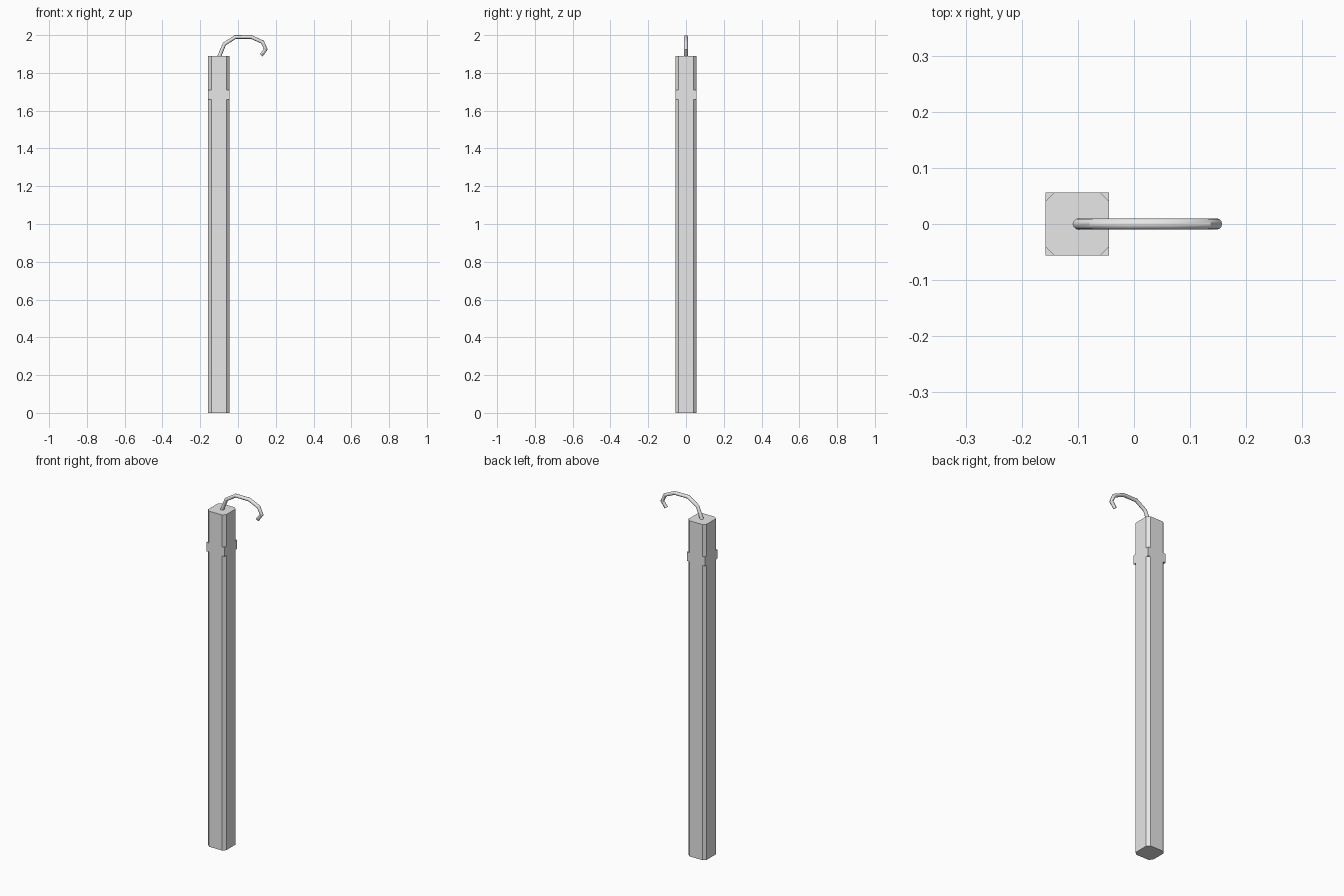
import bpy, bmesh
from mathutils import Matrix

cube = bpy.data.objects.get("Cube")
if cube:
    bpy.data.objects.remove(cube, do_unlink=True)

POST_X, HALF, HEIGHT = -0.101, 0.0565, 1.89
CHAMFER = 0.016
COLLAR_LOW, COLLAR_HIGH = 1.66, 1.71

# Single plain grey
grey = bpy.data.materials.new("light_grey")
grey.use_nodes = True
grey.diffuse_color = (0.8, 0.8, 0.8, 1)
grey.node_tree.nodes["Principled BSDF"].inputs["Base Color"].default_value = (0.8, 0.8, 0.8, 1)


def add_object(name, mesh):
    obj = bpy.data.objects.new(name, mesh)
    bpy.context.collection.objects.link(obj)
    return obj


def mesh_object(name, bm):
    mesh = bpy.data.meshes.new(name)
    bm.to_mesh(mesh)
    bm.free()
    return add_object(name, mesh)


def activate(obj):
    bpy.ops.object.select_all(action="DESELECT")
    obj.select_set(True)
    bpy.context.view_layer.objects.active = obj


# Square post
bm = bmesh.new()
bmesh.ops.create_cube(bm, size=1, matrix=Matrix.Translation((POST_X, 0, HEIGHT / 2))
                      @ Matrix.Diagonal((2 * HALF, 2 * HALF, HEIGHT, 1)))
post = mesh_object("post", bm)
post.data.materials.append(grey)

# Diamond bars trim each corner, leaving a square collar near the top
bm = bmesh.new()
for sx in (-1, 1):
    for sy in (-1, 1):
        for low, high in ((-0.1, COLLAR_LOW), (COLLAR_HIGH, HEIGHT + 0.1)):
            centre = (POST_X + sx * HALF, sy * HALF, (low + high) / 2)
            bmesh.ops.create_cone(bm, cap_ends=True, segments=4, radius1=CHAMFER,
                                  radius2=CHAMFER, depth=high - low,
                                  matrix=Matrix.Translation(centre))
cutter = mesh_object("corner_cutter", bm)
cutter.hide_render = True

trim = post.modifiers.new("corner_trim", "BOOLEAN")
trim.operation = "DIFFERENCE"
trim.solver = "EXACT"
trim.object = cutter
activate(post)
bpy.ops.object.modifier_apply(modifier=trim.name)
bpy.data.objects.remove(cutter, do_unlink=True)

# Bent rod hook on top of the post
path = [(-0.102, 1.88), (-0.072, 1.953), (-0.014, 1.99), (0.070, 1.99),
        (0.130, 1.963), (0.147, 1.925), (0.123, 1.893)]
curve = bpy.data.curves.new("hook_path", "CURVE")
curve.dimensions = "3D"
curve.bevel_depth = 0.01
curve.bevel_resolution = 4
curve.use_fill_caps = True
spline = curve.splines.new("POLY")
spline.points.add(len(path) - 1)
for point, (x, z) in zip(spline.points, path):
    point.co = (x, 0, z, 1)
source = add_object("hook_path", curve)
bpy.context.view_layer.update()
evaluated = source.evaluated_get(bpy.context.evaluated_depsgraph_get())
hook = add_object("hook", bpy.data.meshes.new_from_object(evaluated))
bpy.data.objects.remove(source, do_unlink=True)
hook.data.materials.clear()
hook.data.materials.append(grey)
activate(hook)
bpy.ops.object.shade_smooth_by_angle(angle=0.55)
